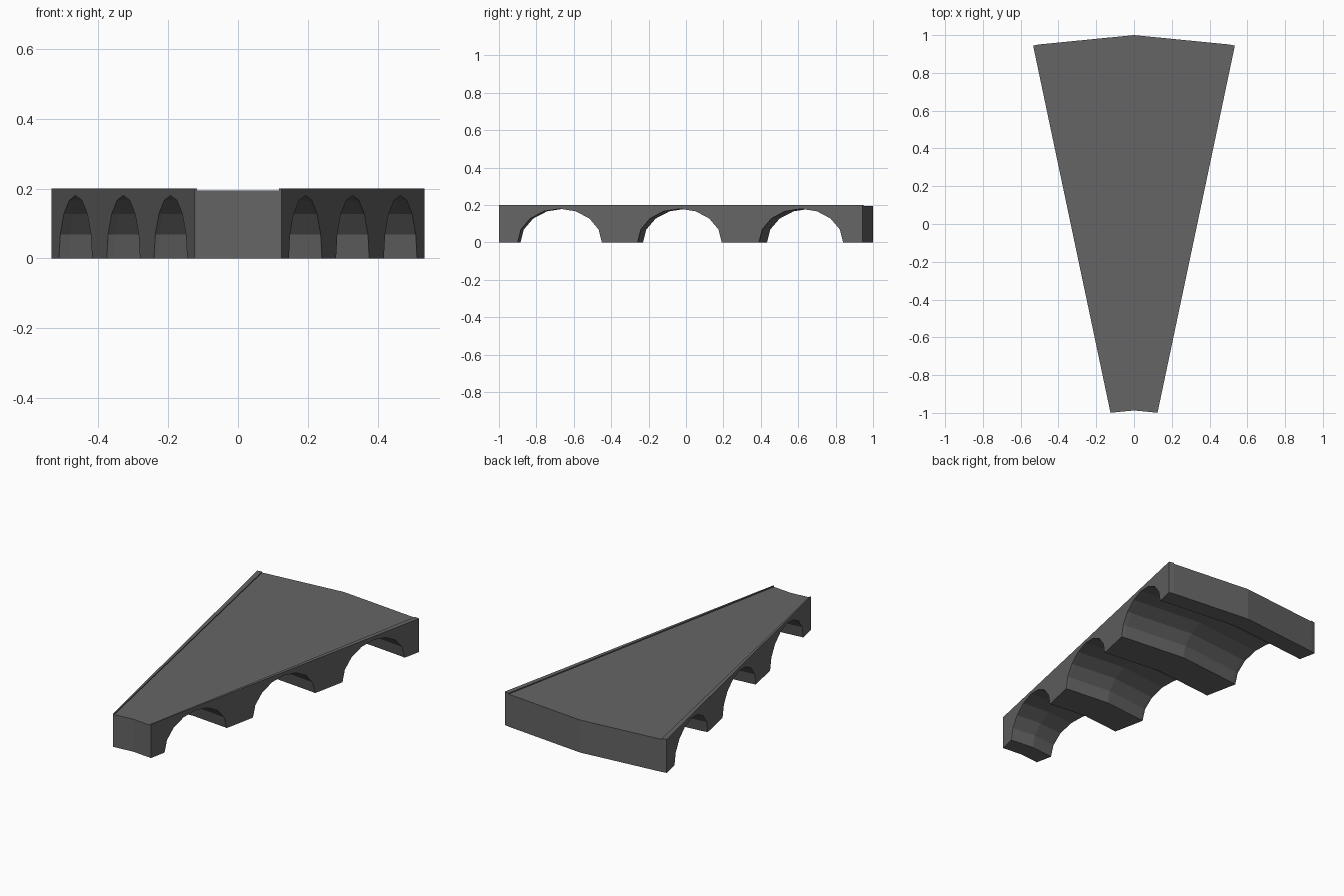
import bpy, bmesh, math

if "Cube" in bpy.data.objects:
    bpy.data.objects.remove(bpy.data.objects["Cube"])

APEX_Y = -1.59               # centre of the circular sector
R_IN, R_OUT = 0.603, 2.59
ARCHES = (0.935, 1.590, 2.253)
ARCH_HALF, ARCH_H, ARCH_SEG = 0.23, 0.18, 8
DECK_Z, KERB_Z = 0.194, 0.2

# underside profile (radius, height): flat feet joined by three elliptical arches
under = [(R_IN, 0.0)]
for c in ARCHES:
    for i in range(ARCH_SEG + 1):
        a = math.pi * i / ARCH_SEG
        under.append((c - ARCH_HALF * math.cos(a), ARCH_H * math.sin(a)))
under.append((R_OUT, 0.0))

# sections swept round the apex: kerb, step, deck, step, kerb
stations = [(-11.9, KERB_Z), (-11.25, KERB_Z), (-11.25, DECK_Z), (0, DECK_Z),
            (11.25, DECK_Z), (11.25, KERB_Z), (11.9, KERB_Z)]

bm = bmesh.new()
rings = []
for deg, top in stations:
    a = math.radians(deg)
    prof = under + [(R_OUT, top), (R_IN, top)]
    rings.append([bm.verts.new((r * math.sin(a), APEX_Y + r * math.cos(a), max(z, 0.0)))
                  for r, z in prof])

n = len(rings[0])
for (sa, sb), (A, B) in zip(zip(stations, stations[1:]), zip(rings, rings[1:])):
    if sa[0] == sb[0]:       # kerb step: only the small riser
        bm.faces.new((A[-2], B[-2], B[-1], A[-1]))
        continue
    for i in range(n):
        j = (i + 1) % n
        bm.faces.new((A[i], A[j], B[j], B[i]))
bm.faces.new(rings[0])       # side walls
bm.faces.new(rings[-1][::-1])

bmesh.ops.remove_doubles(bm, verts=bm.verts[:], dist=1e-5)
bmesh.ops.recalc_face_normals(bm, faces=bm.faces[:])

me = bpy.data.meshes.new("curved_bridge_section")
bm.to_mesh(me)
bm.free()
bridge = bpy.data.objects.new("curved_bridge_section", me)
bpy.context.collection.objects.link(bridge)

# dark grey stone
mat = bpy.data.materials.new("dark_grey")
mat.diffuse_color = (0.13, 0.13, 0.13, 1)
mat.use_nodes = True
mat.node_tree.nodes["Principled BSDF"].inputs["Base Color"].default_value = mat.diffuse_color
me.materials.append(mat)
